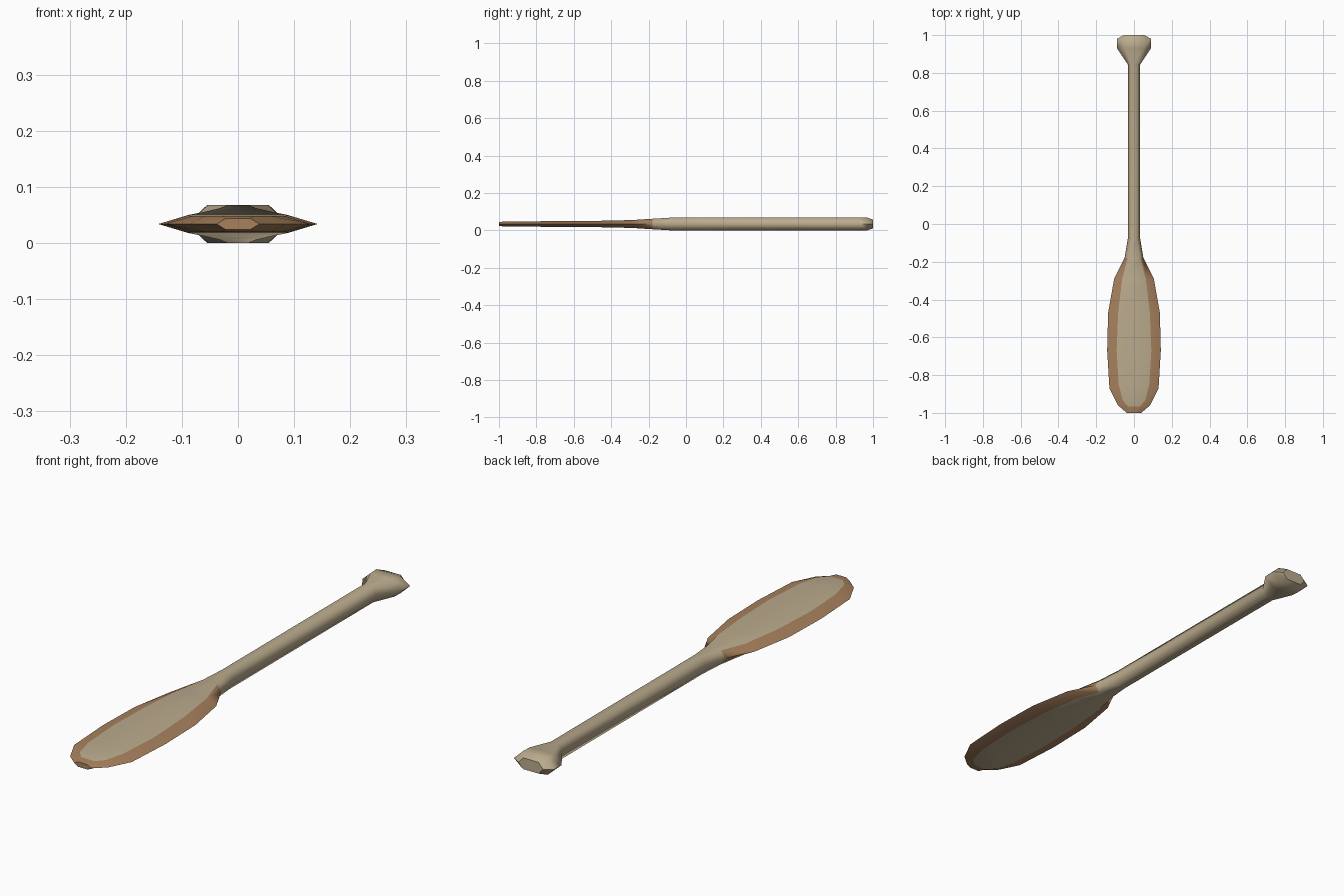
import bpy
import bmesh
from math import radians

if "Cube" in bpy.data.objects:
    bpy.data.objects.remove(bpy.data.objects["Cube"])

MID = 0.034  # height of the paddle's centre line


def make_material(name, colour):
    mat = bpy.data.materials.new(name)
    mat.use_nodes = True
    mat.diffuse_color = (*colour, 1)
    bsdf = mat.node_tree.nodes["Principled BSDF"]
    bsdf.inputs["Base Color"].default_value = (*colour, 1)
    return mat


pale_wood = make_material("pale wood", (0.50, 0.41, 0.27))
brown_edge = make_material("brown edge", (0.39, 0.22, 0.11))

# Stations: edge y, edge half-width, ridge y, ridge half-width, half-thickness
handle = [
    (1.0, 0.055, 1.0, 0.035, 0.023),
    (0.98, 0.09, 0.97, 0.055, 0.034),
    (0.93, 0.09, 0.93, 0.053, 0.034),
    (0.845, 0.033, 0.845, 0.018, 0.034),
    (-0.08, 0.033, -0.08, 0.018, 0.034),
    (-0.18, 0.05, -0.18, 0.033, 0.028),
]
blade = [
    (-0.29, 0.105, -0.29, 0.063, 0.021),
    (-0.47, 0.137, -0.47, 0.084, 0.017),
    (-0.67, 0.142, -0.67, 0.092, 0.015),
    (-0.87, 0.13, -0.85, 0.081, 0.0145),
    (-0.96, 0.085, -0.935, 0.059, 0.0142),
    (-1.0, 0.038, -0.967, 0.03, 0.014),
    (-1.0, 0.038, -1.0, 0.022, 0.01),
]


def add_ring(bm, station):
    edge_y, edge_w, ridge_y, ridge_w, h = station
    points = [(edge_w, edge_y, 0), (ridge_w, ridge_y, h), (-ridge_w, ridge_y, h),
              (-edge_w, edge_y, 0), (-ridge_w, ridge_y, -h), (ridge_w, ridge_y, -h)]
    return [bm.verts.new((x, y, MID + z)) for x, y, z in points]


# Loft the six-sided sections; blade sides and tip are brown
bm = bmesh.new()
rings = [add_ring(bm, s) for s in handle + blade]
for r in range(len(rings) - 1):
    a, b = rings[r], rings[r + 1]
    for k in range(6):
        n = (k + 1) % 6
        face = bm.faces.new((a[k], a[n], b[n], b[k]))
        on_blade = r >= len(handle) - 1
        at_tip = r == len(rings) - 2
        face.material_index = int(on_blade and (k not in (1, 4) or at_tip))
bm.faces.new(rings[0])
bm.faces.new(rings[-1]).material_index = 1
bmesh.ops.remove_doubles(bm, verts=bm.verts, dist=0.0001)
bmesh.ops.recalc_face_normals(bm, faces=bm.faces)

mesh = bpy.data.meshes.new("paddle")
bm.to_mesh(mesh)
bm.free()
mesh.materials.append(pale_wood)
mesh.materials.append(brown_edge)
paddle = bpy.data.objects.new("paddle", mesh)
bpy.context.collection.objects.link(paddle)

# Rounded handle with crisp blade edge and flat ends
bpy.ops.object.select_all(action="DESELECT")
paddle.select_set(True)
bpy.context.view_layer.objects.active = paddle
bpy.ops.object.shade_smooth_by_angle(angle=radians(70))
for poly in mesh.polygons:
    if abs(poly.normal.y) > 0.95:
        poly.use_smooth = False
